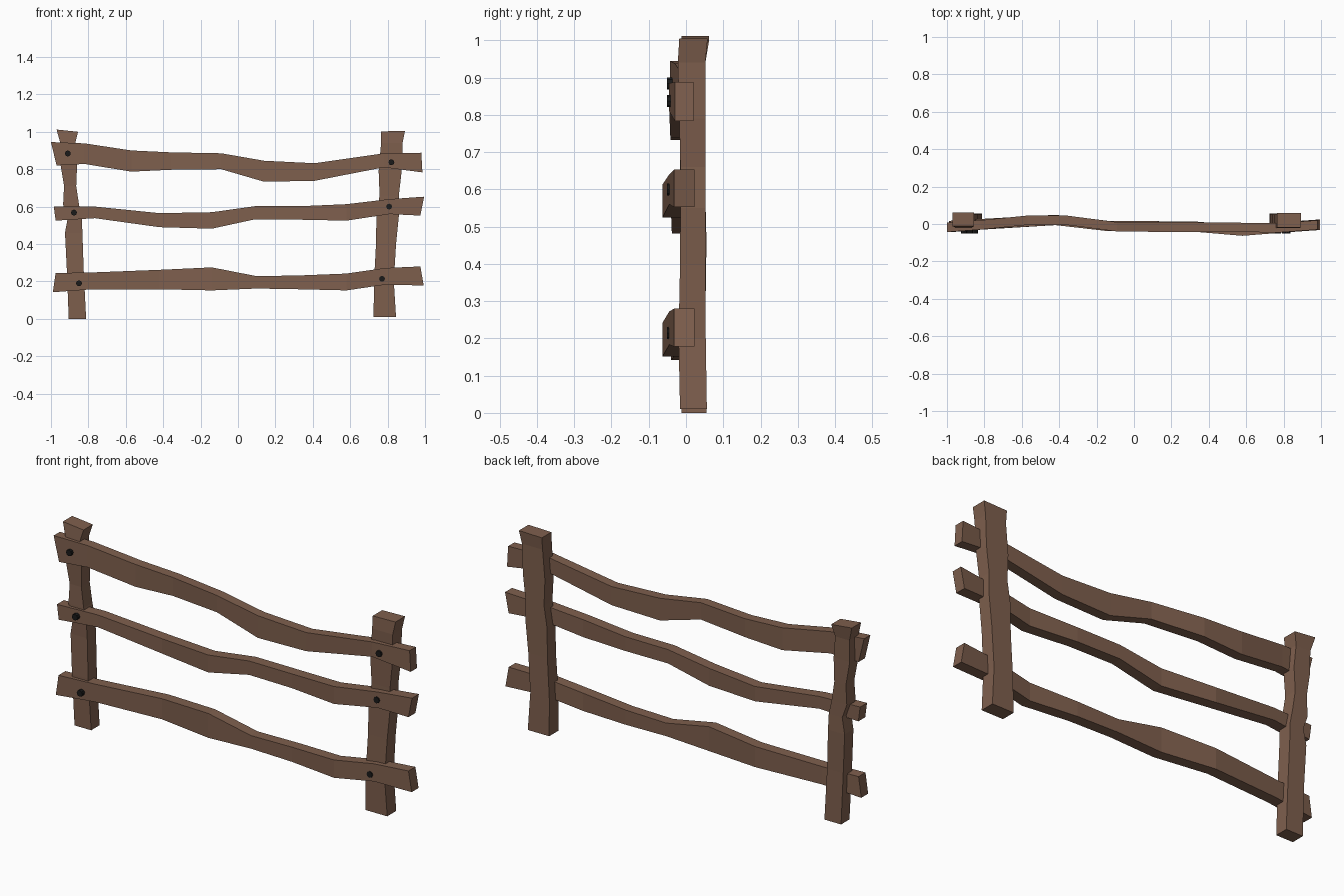
import bpy, bmesh, math


def material(name, color):
    m = bpy.data.materials.new(name)
    m.diffuse_color = (*color, 1)
    return m


WOOD = material("brown_wood", (0.21, 0.115, 0.075))
IRON = material("black_iron", (0.01, 0.01, 0.01))


def loft(name, rings):
    """Skin a row of four-cornered sections and cap both ends."""
    bm = bmesh.new()
    rows = [[bm.verts.new(p) for p in ring] for ring in rings]
    for a, b in zip(rows, rows[1:]):
        for i in range(4):
            j = (i + 1) % 4
            bm.faces.new((a[i], a[j], b[j], b[i]))
    bm.faces.new(rows[0])
    bm.faces.new(rows[-1])
    bmesh.ops.recalc_face_normals(bm, faces=bm.faces)
    mesh = bpy.data.meshes.new(name)
    bm.to_mesh(mesh)
    bm.free()
    mesh.materials.append(WOOD)
    obj = bpy.data.objects.new(name, mesh)
    bpy.context.collection.objects.link(obj)


def rail(name, sections, slant_left, slant_right, depth=0.05):
    # section: x, top z, bottom z, front y; slants shift the lower end corners
    rings = []
    for i, (x, top, low, y) in enumerate(sections):
        xl = x + (slant_left if i == 0 else slant_right if i == len(sections) - 1 else 0)
        rings.append([(x, y, top), (x, y + depth, top),
                      (xl, y + depth, low), (xl, y, low)])
    loft(name, rings)


def post(name, sections, tilt):
    # section: z, left x, right x, front y, back y; tilt raises the top left edge
    rings = []
    for i, (z, l, r, f, b) in enumerate(sections):
        t = tilt if i == len(sections) - 1 else 0
        rings.append([(l, f, z + t), (r, f, z), (r, b, z), (l, b, z + t)])
    loft(name, rings)


# Posts
post("left_post", [
    (0.00, -0.905, -0.812, -0.012, 0.055), (0.26, -0.915, -0.825, -0.018, 0.052),
    (0.46, -0.925, -0.832, -0.015, 0.055), (0.54, -0.91, -0.835, -0.018, 0.053),
    (0.61, -0.935, -0.85, -0.018, 0.052), (0.71, -0.93, -0.865, -0.015, 0.052),
    (0.83, -0.95, -0.86, -0.02, 0.05), (0.94, -0.95, -0.87, -0.02, 0.052),
    (1.00, -0.97, -0.855, -0.012, 0.062)], 0.012)
post("right_post", [
    (0.01, 0.725, 0.845, -0.016, 0.056), (0.20, 0.727, 0.833, -0.02, 0.053),
    (0.40, 0.738, 0.845, -0.016, 0.052), (0.55, 0.74, 0.86, -0.015, 0.052),
    (0.66, 0.757, 0.86, -0.015, 0.052), (0.79, 0.752, 0.875, -0.018, 0.052),
    (0.94, 0.765, 0.88, -0.022, 0.052), (1.005, 0.765, 0.893, -0.018, 0.058)], -0.003)

# Rails
rail("top_rail", [
    (-1.0, 0.945, 0.82, -0.043), (-0.82, 0.938, 0.828, -0.03),
    (-0.57, 0.90, 0.787, -0.005), (-0.36, 0.89, 0.797, -0.005),
    (-0.09, 0.885, 0.80, -0.04), (0.14, 0.845, 0.733, -0.042),
    (0.41, 0.832, 0.738, -0.042), (0.78, 0.885, 0.81, -0.045),
    (0.98, 0.888, 0.783, -0.03)], 0.03, 0.006)
rail("middle_rail", [
    (-0.985, 0.60, 0.525, -0.038), (-0.765, 0.60, 0.538, -0.025),
    (-0.42, 0.565, 0.49, -0.006), (-0.14, 0.57, 0.482, -0.038),
    (0.09, 0.602, 0.532, -0.04), (0.33, 0.602, 0.53, -0.042),
    (0.58, 0.613, 0.525, -0.063), (0.81, 0.64, 0.56, -0.045),
    (0.995, 0.653, 0.552, -0.032)], 0.01, -0.02, 0.055)
rail("bottom_rail", [
    (-0.975, 0.245, 0.142, -0.04), (-0.78, 0.248, 0.158, -0.028),
    (-0.42, 0.262, 0.158, -0.006), (-0.14, 0.275, 0.152, -0.038),
    (0.10, 0.228, 0.162, -0.04), (0.33, 0.232, 0.158, -0.042),
    (0.58, 0.242, 0.152, -0.063), (0.79, 0.272, 0.183, -0.045),
    (0.975, 0.28, 0.178, -0.032)], -0.015, 0.018, 0.055)

# Bolts through each rail into the posts
for x, z in [(-0.91, 0.884), (0.82, 0.837), (-0.877, 0.568),
             (0.808, 0.60), (-0.85, 0.19), (0.77, 0.214)]:
    bpy.ops.mesh.primitive_cylinder_add(
        vertices=8, radius=0.016, depth=0.04, location=(x, -0.031, z),
        rotation=(math.pi / 2, 0, 0))
    bolt = bpy.context.object
    bolt.name = "bolt"
    bolt.data.materials.append(IRON)
